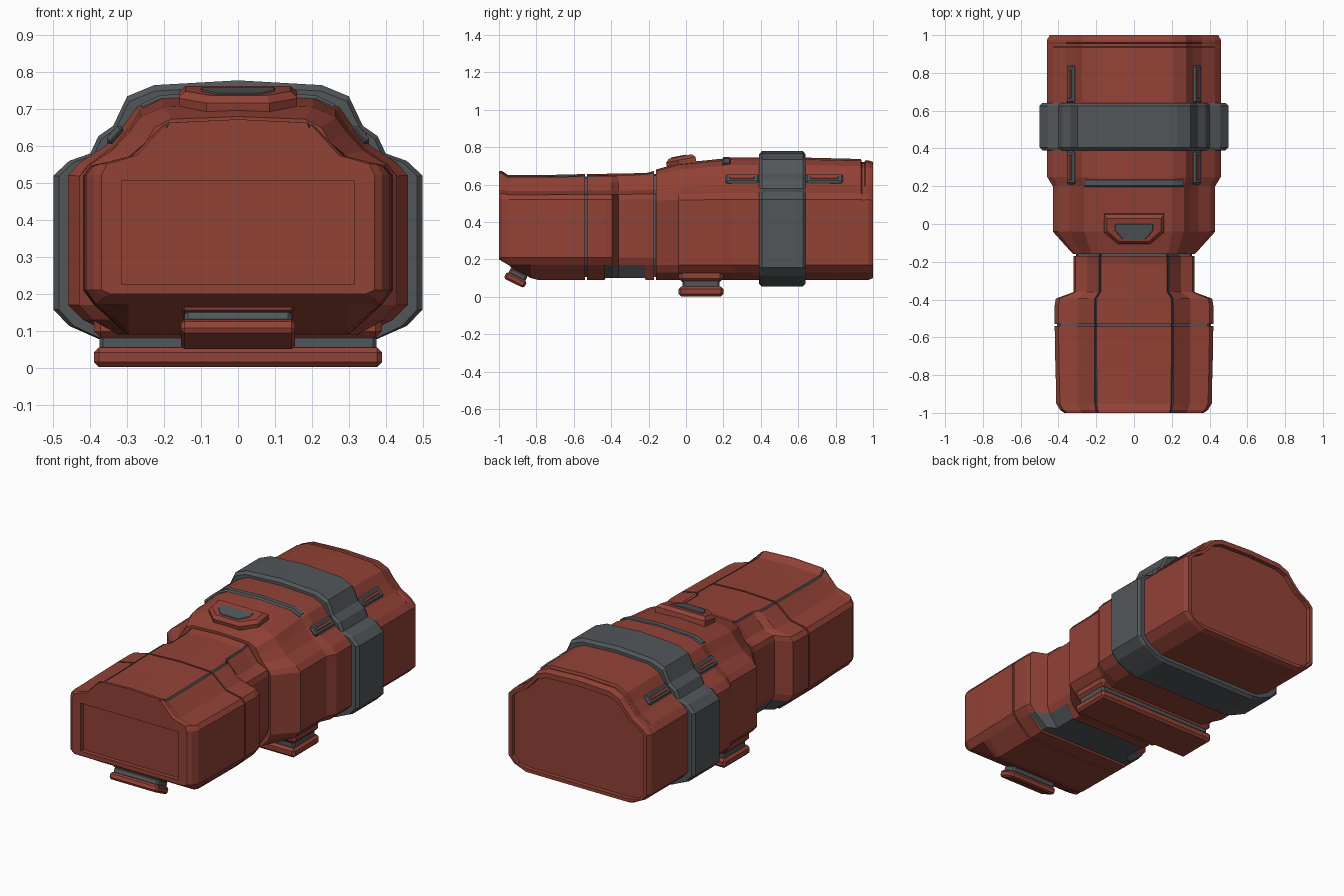
import bpy, bmesh
from mathutils import Matrix, Vector

cube = bpy.data.objects.get("Cube")
if cube:
    bpy.data.objects.remove(cube, do_unlink=True)


def material(name, rgb):
    m = bpy.data.materials.new(name)
    m.use_nodes = True
    m.diffuse_color = (*rgb, 1)
    m.node_tree.nodes["Principled BSDF"].inputs["Base Color"].default_value = (*rgb, 1)
    return m


RED = material("brick red", (0.29, 0.054, 0.037))
GREY = material("slate grey", (0.083, 0.094, 0.101))


def finish(name, bm, *mats):
    bmesh.ops.recalc_face_normals(bm, faces=bm.faces[:])
    me = bpy.data.meshes.new(name)
    bm.to_mesh(me)
    bm.free()
    for m in mats:
        me.materials.append(m)
    ob = bpy.data.objects.new(name, me)
    bpy.context.collection.objects.link(ob)
    return ob


def loft(name, half, stations, mats, rule=None):
    """Sweep a mirrored half profile along y.
    Station: y, side scale, lift of the upper part, lowest z."""
    bm = bmesh.new()
    wide = max(x for x, z in half)
    rings = []
    for y, s, lift, low in stations:
        pts = []
        for x, z in half:
            px = x * (1 - (1 - s) * x / wide)
            pz = max(z, low) + lift * max(0, z - 0.5) / 0.2
            pts.append((px, pz))
        pts += [(-x, z) for x, z in pts[-2:0:-1]]
        rings.append([bm.verts.new((x, y, z)) for x, z in pts])
    m = len(rings[0])
    for k in range(len(rings) - 1):
        a, b = rings[k], rings[k + 1]
        for j in range(m):
            f = bm.faces.new((a[j], a[(j + 1) % m], b[(j + 1) % m], b[j]))
            if rule:
                seg = j if j < len(half) - 1 else m - 1 - j
                mid = (stations[k][0] + stations[k + 1][0]) / 2
                f.material_index = int(rule(seg, mid))
    bm.faces.new(rings[0])
    bm.faces.new(rings[-1])
    return finish(name, bm, *mats)


def block(name, centre, size, mat, bevel=0.01, rot=None):
    bm = bmesh.new()
    bmesh.ops.create_cube(bm, size=1)
    bmesh.ops.scale(bm, vec=size, verts=bm.verts)
    if bevel:
        bmesh.ops.bevel(bm, geom=bm.edges[:], offset=bevel, segments=1, affect='EDGES')
    if rot:
        bm.transform(rot)
    bmesh.ops.translate(bm, vec=centre, verts=bm.verts)
    return finish(name, bm, mat)


def prism(name, half, height, centre, rot, mat, bevel):
    """Mirrored outline extruded upward, upper edges chamfered."""
    bm = bmesh.new()
    outline = half + [(-x, y) for x, y in reversed(half)]
    base = bm.faces.new([bm.verts.new((x, y, 0)) for x, y in outline])
    top = bmesh.ops.extrude_face_region(bm, geom=[base])["geom"]
    verts = [v for v in top if isinstance(v, bmesh.types.BMVert)]
    bmesh.ops.translate(bm, vec=(0, 0, height), verts=verts)
    edges = [e for e in bm.edges if all(v in verts for v in e.verts)]
    bmesh.ops.bevel(bm, geom=edges, offset=bevel, segments=1, affect='EDGES')
    bm.transform(Matrix.Translation(centre) @ rot)
    return finish(name, bm, mat)


# Rear housing with recessed back plate and a notch across its top
rear = [(0, 0.745), (0.21, 0.735), (0.275, 0.705), (0.31, 0.655), (0.36, 0.6),
        (0.43, 0.555), (0.46, 0.52), (0.46, 0.17), (0.42, 0.13), (0.34, 0.09), (0, 0.09)]
loft("rear_housing", rear, [
    (-0.16, 0.7, -0.053, 0.09), (-0.04, 0.935, -0.025, 0.09), (0.2, 0.935, -0.005, 0.09),
    (0.25, 1, 0, 0.09), (0.6, 1, 0, 0.09), (0.935, 1, -0.007, 0.09),
    (0.94, 1, -0.02, 0.09), (0.955, 1, -0.02, 0.09), (0.96, 1, -0.012, 0.09),
    (0.975, 1, -0.013, 0.09), (1, 0.97, -0.02, 0.1),
    (1, 0.92, -0.045, 0.12), (0.975, 0.92, -0.045, 0.12)], [RED])

# Front housing in two shells, with grey grooves along the top
front = [(0, 0.65), (0.198, 0.642), (0.204, 0.63), (0.21, 0.638), (0.25, 0.605),
         (0.3, 0.565), (0.40, 0.545), (0.42, 0.52), (0.42, 0.21), (0.39, 0.17),
         (0.3, 0.09), (0, 0.09)]


def front_rule(seg, y):
    return seg in (1, 2) or (seg >= 9 and -0.431 < y < -0.219)


nose = loft("front_housing", front, [
    (-1, 0.88, 0.03, 0.2), (-0.985, 0.93, 0.03, 0.19), (-0.95, 0.98, 0, 0.17),
    (-0.83, 0.985, 0, 0.1), (-0.79, 0.99, 0, 0.09), (-0.54, 1, 0.008, 0.09)],
    [RED, GREY], front_rule)
loft("neck_housing", front, [
    (-0.53, 1, 0.008, 0.09), (-0.435, 1, 0.01, 0.09), (-0.43, 1, 0.01, 0.1),
    (-0.395, 0.985, 0.011, 0.1), (-0.36, 0.76, 0.012, 0.1), (-0.22, 0.76, 0.015, 0.1),
    (-0.215, 0.76, 0.015, 0.09), (-0.17, 0.76, 0.03, 0.09)],
    [RED, GREY], front_rule)

# Grey cores showing in the seams between the shells
loft("front_seam_core", front, [(-0.56, 0.97, -0.01, 0.105), (-0.51, 0.97, -0.01, 0.105)], [GREY])
loft("neck_seam_core", front, [(-0.2, 0.73, 0.01, 0.105), (-0.14, 0.73, 0.01, 0.105)], [GREY])

# Recessed front panel
cutter = block("panel_cutter", (0, -1, 0.365), (0.63, 0.05, 0.28), RED, 0)
cutter.hide_render = True
cut = nose.modifiers.new("panel recess", 'BOOLEAN')
cut.operation = 'DIFFERENCE'
cut.solver = 'EXACT'
cut.object = cutter
bpy.context.view_layer.objects.active = nose
bpy.ops.object.modifier_apply(modifier=cut.name)
bpy.data.objects.remove(cutter, do_unlink=True)

# Grey strap around the rear housing
strap = [(0, 0.778), (0.227, 0.765), (0.30, 0.735), (0.338, 0.655), (0.378, 0.627),
         (0.40, 0.58), (0.457, 0.56), (0.5, 0.52), (0.5, 0.157), (0.457, 0.113),
         (0.378, 0.078), (0.32, 0.055), (0, 0.055)]
loft("strap", strap, [(0.39, 0.97, -0.012, 0.07), (0.405, 1, 0, 0.055),
                      (0.625, 1, 0, 0.055), (0.64, 0.97, -0.012, 0.07)], [GREY])

# Thin grey strip across the top
strip = [(0, 0.748), (0.21, 0.738), (0.262, 0.714), (0.24, 0.69), (0, 0.69)]
loft("top_strip", strip, [(0.195, 1, -0.008, 0), (0.203, 1, 0, 0),
                          (0.232, 1, 0, 0), (0.24, 1, -0.008, 0)], [GREY])

# Side slots lying on the sloped shoulders
for side, sx in (("left", 1), ("right", -1)):
    tilt = Vector((0.74 * sx, 0, 0.67)).to_track_quat('Z', 'Y').to_matrix().to_4x4()
    slope = Matrix.Rotation(sx * 0.833, 4, 'Y')
    for place, y, length in (("front", 0.3, 0.18), ("rear", 0.74, 0.2)):
        c = Vector((0.333 * sx, y, 0.63))
        block(f"{side}_{place}_slot", c, (0.06, length, 0.022), GREY, 0.009, slope)
        out = Vector((0.74 * sx, 0, 0.67)) * 0.006
        block(f"{side}_{place}_slot_bar", c + out, (0.022, length - 0.045, 0.016), RED, 0.004, slope)

# Tilted button on top
lean = Matrix.Rotation(0.2, 4, 'X')
prism("button_frame", [(0.16, 0.06), (0.16, -0.035), (0.085, -0.1)],
      0.06, (0, 0, 0.695), lean, RED, 0.018)
prism("button_face", [(0.1, 0.012), (0.1, -0.025), (0.06, -0.07)],
      0.064, (0, 0, 0.695), lean, GREY, 0.003)

# Wide foot under the body: collar, grey neck, base
block("foot_collar", (0, 0.08, 0.125), (0.78, 0.24, 0.09), RED, 0.018)
block("foot_neck", (0, 0.08, 0.075), (0.75, 0.2, 0.08), GREY, 0.01)
block("foot_base", (0, 0.08, 0.028), (0.78, 0.24, 0.052), RED, 0.013)

# Small tilted foot under the nose
pitch = Matrix.Rotation(-0.46, 4, 'X')
up = Vector((0, 0.44, 0.9))
start = Vector((0, -0.912, 0.09))
for name, rise, size, mat in (("nose_foot_base", 0, (0.31, 0.12, 0.04), RED),
                              ("nose_foot_neck", 0.032, (0.29, 0.1, 0.04), GREY),
                              ("nose_foot_collar", 0.064, (0.31, 0.12, 0.034), RED)):
    block(name, start + up * rise, size, mat, 0.01, pitch)
